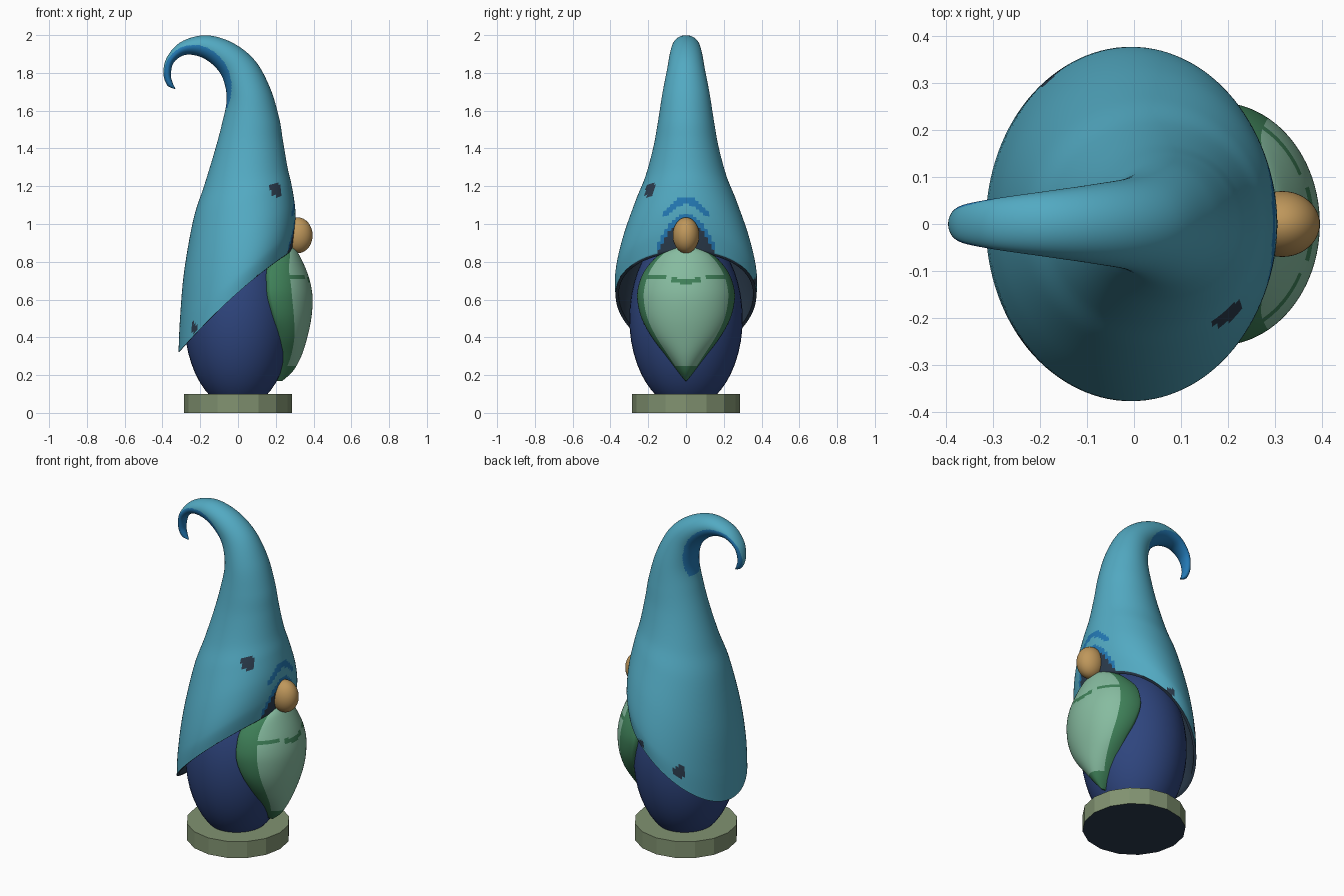
import bpy, bmesh, math
from mathutils import Vector

if "Cube" in bpy.data.objects:
    bpy.data.objects.remove(bpy.data.objects["Cube"])


def material(name, rgb):
    m = bpy.data.materials.new(name)
    m.diffuse_color = (*rgb, 1)
    m.use_nodes = True
    m.node_tree.nodes["Principled BSDF"].inputs["Base Color"].default_value = m.diffuse_color
    return m


TEAL = material("teal", (0.085, 0.40, 0.54))
BLUE = material("blue", (0.017, 0.19, 0.46))
SLATE = material("slate", (0.025, 0.045, 0.075))
NAVY = material("navy", (0.028, 0.06, 0.21))
MINT = material("mint", (0.24, 0.50, 0.35))
GREEN = material("dark green", (0.05, 0.22, 0.10))
TAN = material("tan", (0.52, 0.31, 0.105))
SAGE = material("sage", (0.22, 0.29, 0.165))


def spline(rows, steps):
    """Catmull-Rom through rows of numbers; returns (position, values) pairs."""
    out, n = [], len(rows)
    for i in range(n - 1):
        a, b, c, d = (rows[max(0, min(n - 1, k))] for k in (i - 1, i, i + 1, i + 2))
        for s in range(steps):
            t = s / steps
            out.append((i + t, [0.5 * (2 * q + (r - p) * t + (2 * p - 5 * q + 4 * r - w) * t * t
                        + (3 * q - p - 3 * r + w) * t ** 3) for p, q, r, w in zip(a, b, c, d)]))
    out.append((n - 1, list(rows[-1])))
    return out


def loft(name, rings, mats, pick):
    """Skin closed rings; pick(ring, angle, centre) gives each face's material."""
    bm = bmesh.new()
    vs = [[bm.verts.new(p) for p in ring] for ring in rings]
    n = len(vs[0])
    for i in range(len(vs) - 1):
        for j in range(n):
            k = (j + 1) % n
            f = bm.faces.new((vs[i][j], vs[i][k], vs[i + 1][k], vs[i + 1][j]))
            f.material_index = pick(i, 2 * math.pi * (j + 0.5) / n, f.calc_center_median())
    for ring, i in ((vs[0], 0), (vs[-1], len(vs) - 1)):
        f = bm.faces.new(ring)
        f.material_index = pick(i, math.pi, f.calc_center_median())
    bmesh.ops.recalc_face_normals(bm, faces=bm.faces)
    me = bpy.data.meshes.new(name)
    bm.to_mesh(me)
    bm.free()
    for m in mats:
        me.materials.append(m)
    ob = bpy.data.objects.new(name, me)
    bpy.context.collection.objects.link(ob)
    smooth(ob, 50)


def smooth(ob, angle):
    bpy.ops.object.select_all(action='DESELECT')
    bpy.context.view_layer.objects.active = ob
    ob.select_set(True)
    bpy.ops.object.shade_smooth_by_angle(angle=math.radians(angle))


def ellipsoid(name, loc, radii, mat):
    bpy.ops.mesh.primitive_uv_sphere_add(segments=40, ring_count=24, location=loc)
    ob = bpy.context.object
    ob.name = name
    ob.scale = radii
    ob.data.materials.append(mat)
    smooth(ob, 60)


# Base disc with a dark underside
bpy.ops.mesh.primitive_cylinder_add(vertices=16, radius=0.285, depth=0.1, location=(0, 0, 0.05))
base = bpy.context.object
base.name = "base"
base.data.materials.append(SAGE)
base.data.materials.append(SLATE)
for f in base.data.polygons:
    f.material_index = 1 if f.normal.z < -0.5 else 0

# Body and nose
ellipsoid("body", (0, 0, 0.5), (0.285, 0.30, 0.48), NAVY)
ellipsoid("nose", (0.315, 0, 0.94), (0.08, 0.07, 0.095), TAN)

# Hat sections: back point (x, z), front point (x, z), half width in y
HAT = [(-0.315, 0.32, 0.287, 0.86, 0.373), (-0.307, 0.50, 0.302, 0.97, 0.374),
       (-0.285, 0.75, 0.303, 1.08, 0.335), (-0.235, 1.03, 0.285, 1.20, 0.268),
       (-0.18, 1.20, 0.262, 1.30, 0.215), (-0.125, 1.38, 0.238, 1.44, 0.172),
       (-0.085, 1.53, 0.218, 1.56, 0.148), (-0.06, 1.66, 0.17, 1.72, 0.125),
       (-0.08, 1.77, 0.09, 1.865, 0.10), (-0.13, 1.84, -0.03, 1.96, 0.085),
       (-0.20, 1.885, -0.17, 1.999, 0.07), (-0.28, 1.895, -0.30, 1.965, 0.055),
       (-0.34, 1.855, -0.375, 1.885, 0.042), (-0.355, 1.79, -0.395, 1.80, 0.03),
       (-0.345, 1.745, -0.375, 1.735, 0.02), (-0.331, 1.718, -0.336, 1.715, 0.004)]


def hat_ring(pos, row, shrink=1.0, n=120):
    lx, lz, rx, rz, w = row
    c = Vector(((lx + rx) / 2, 0, (lz + rz) / 2))
    h = Vector(((rx - lx) / 2, 0, (rz - lz) / 2)) * shrink
    lift = 0.035 * max(0, 1 - pos)          # rim bows up at the sides
    ring = []
    for j in range(n):
        a = 2 * math.pi * j / n
        s = math.sin(a)
        ring.append(c + h * math.cos(a) + Vector((0, w * shrink * s, lift * s * s)))
    return ring


outer = spline(HAT, 8)
inner = [o for o in outer if o[0] <= 2.5][::-1]
hat_rings = [hat_ring(p, r, 0.955) for p, r in inner] + [hat_ring(p, r) for p, r in outer]
positions = [-1] * len(inner) + [p for p, r in outer]
# Dark spots: centre and radius
SPOTS = [(Vector((0.195, -0.185, 1.18)), 0.04), (Vector((-0.17, 0.31, 0.56)), 0.035),
         (Vector((0.05, 0.37, 0.69)), 0.03), (Vector((-0.24, -0.26, 0.45)), 0.03),
         (Vector((0.11, -0.35, 0.71)), 0.02)]


def hat_colour(i, a, c):
    p = positions[i]
    if p < 0:
        return 2                                         # lining and rim edge
    if p > 6.5:                                          # underside of the curl
        limit = -0.95 + (p - 6.5) * 0.27
        return 1 if math.cos(a) < limit else 0
    if any((c - s).length < r for s, r in SPOTS):
        return 2
    y = abs(c.y)
    if c.x > 0.1:                                        # folds above the nose
        top, low = 1.145 - 6 * y * y, 1.055 - 6.9 * y * y
        if y < 0.115 and top - 0.04 < c.z < top:
            return 1
        if y < 0.15 and low - 0.045 < c.z < low:
            return 1
        if y < 0.15 and c.z <= low - 0.045:
            return 2
    return 0


loft("hat", hat_rings, [TEAL, BLUE, SLATE], hat_colour)

# Beard sections: z, half width, back x, front x
BEARD = [(0.17, 0.004, 0.22, 0.235), (0.22, 0.045, 0.21, 0.29), (0.30, 0.105, 0.225, 0.335),
         (0.40, 0.18, 0.23, 0.367), (0.50, 0.235, 0.205, 0.388), (0.60, 0.258, 0.18, 0.395),
         (0.68, 0.25, 0.175, 0.385), (0.76, 0.215, 0.18, 0.36), (0.84, 0.14, 0.23, 0.322),
         (0.885, 0.04, 0.26, 0.29)]


def beard_ring(z, w, back, front, n=96):
    ring = []
    for j in range(n):
        a = 2 * math.pi * j / n
        c = math.cos(a)
        depth = (front - back) if c > 0 else 0.06        # flatter behind
        ring.append(Vector((back + depth * c, w * math.sin(a), z)))
    return ring


def beard_colour(i, a, c):
    y = abs(c.y)
    if c.z < 0.245 or math.cos(a) < 0.48:
        return 1
    # moustache line
    if y < 0.075 and abs(c.z - 0.695 - 2.5 * y * y) < 0.014:
        return 1
    return 1 if 0.10 < y < 0.21 and abs(c.z - 0.722) < 0.010 else 0


loft("beard", [beard_ring(*r) for p, r in spline(BEARD, 8)], [MINT, GREEN], beard_colour)
